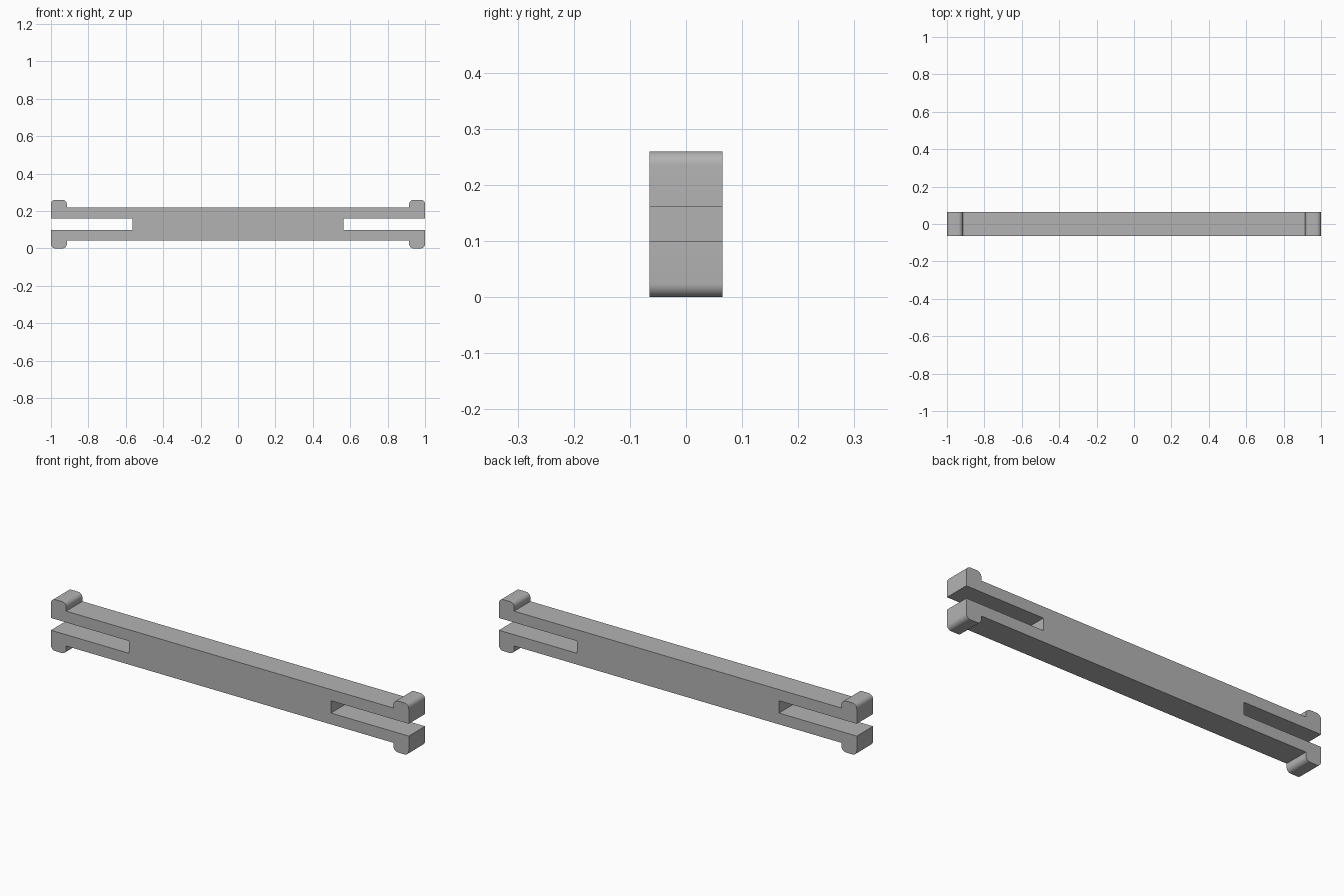
import bpy, bmesh, math

cube = bpy.data.objects.get("Cube")
if cube:
    bpy.data.objects.remove(cube, do_unlink=True)

# Dimensions
MID = 0.13           # height of the centre line
HALF_DEPTH = 0.065
HALF_SHANK = 0.088   # shank half height
HALF_SLOT = 0.031    # slot half height
SLOT_X = 0.565       # where each end slot stops
HEAD_X = 0.915       # inner side of each hooked head
RADIUS = 0.024       # rounding of the heads

gray = bpy.data.materials.new("plain gray")
gray.use_nodes = True
color = (0.45, 0.45, 0.45, 1)
gray.diffuse_color = color
gray.node_tree.nodes["Principled BSDF"].inputs["Base Color"].default_value = color


def arc(cx, cz, start, end, steps=8):
    """Points on a rounded corner, angles in degrees."""
    angles = [math.radians(start + (end - start) * i / steps) for i in range(steps + 1)]
    return [(cx + RADIUS * math.cos(a), cz + RADIUS * math.sin(a)) for a in angles]


# Upper right quarter of the outline, from the slot end round to the shank
quarter = [(SLOT_X, HALF_SLOT), (1, HALF_SLOT)]
quarter += arc(1 - RADIUS, MID - RADIUS, 0, 90)
quarter += arc(HEAD_X + RADIUS, MID - RADIUS, 90, 180)
quarter += [(HEAD_X, HALF_SHANK)]

# Mirror the quarter into the full closed outline
upper = quarter + [(-x, z) for x, z in reversed(quarter)]
outline = upper + [(x, -z) for x, z in reversed(upper)]

# Extrude the outline through the depth
bm = bmesh.new()
verts = [bm.verts.new((x, -HALF_DEPTH, z + MID)) for x, z in outline]
face = bm.faces.new(verts)
result = bmesh.ops.extrude_face_region(bm, geom=[face])
moved = [v for v in result["geom"] if isinstance(v, bmesh.types.BMVert)]
bmesh.ops.translate(bm, verts=moved, vec=(0, 2 * HALF_DEPTH, 0))
bmesh.ops.recalc_face_normals(bm, faces=bm.faces)

mesh = bpy.data.meshes.new("slotted_snap_pin")
bm.to_mesh(mesh)
bm.free()
mesh.materials.append(gray)
pin = bpy.data.objects.new("slotted_snap_pin", mesh)
bpy.context.collection.objects.link(pin)

# Smooth the rounded heads, keep the other edges sharp
bpy.ops.object.select_all(action="DESELECT")
pin.select_set(True)
bpy.context.view_layer.objects.active = pin
bpy.ops.object.shade_smooth_by_angle(angle=math.radians(30))
